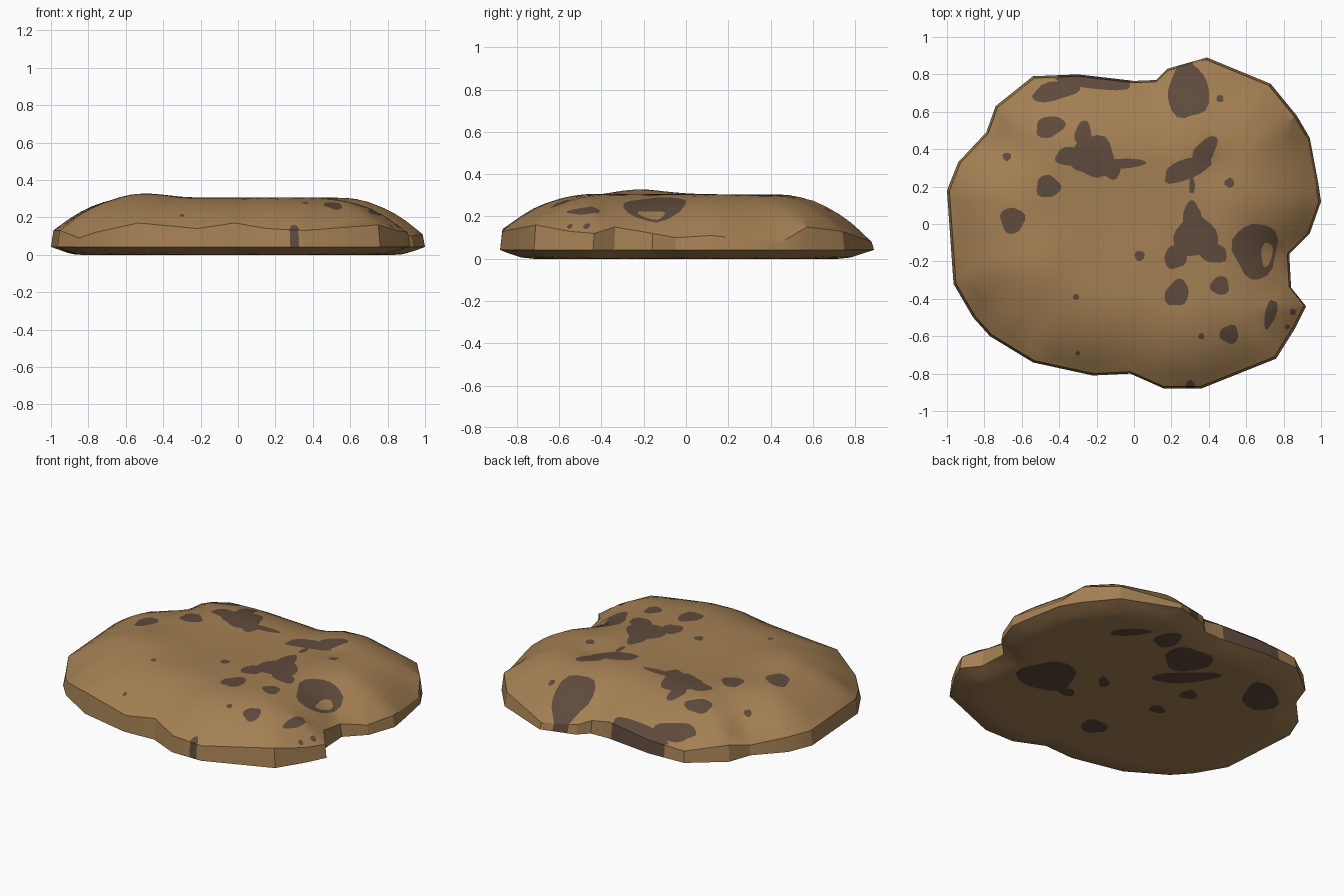
import bpy, bmesh, math
from mathutils import Vector
from mathutils.geometry import delaunay_2d_cdt

if "Cube" in bpy.data.objects:
    bpy.data.objects.remove(bpy.data.objects["Cube"])

# outline of the slab seen from above: x, y, height of the upper rim
OUTLINE = [(1.0, .12, .11), (.985, .22, .10), (.94, .46, .08), (.87, .58, .15), (.73, .75, .13),
           (.39, .89, .08), (.18, .83, .10), (.12, .77, .12), (0, .765, .14), (-.3, .80, .12),
           (-.54, .79, .11), (-.74, .63, .14), (-.79, .49, .10), (-.94, .33, .13), (-1.0, .18, .13),
           (-.965, -.32, .13), (-.86, -.5, .09), (-.77, -.6, .12), (-.54, -.74, .17), (-.22, -.81, .14),
           (-.02, -.80, .17), (.16, -.88, .14), (.36, -.88, .13), (.76, -.72, .16), (.86, -.56, .13),
           (.92, -.44, .12), (.84, -.34, .15), (.83, -.16, .12), (.94, -.05, .10)]
# dark patches on the top: x, y, radius x, radius y, turn in degrees
PATCHES = [(-.42, .71, .13, .05, 12), (-.2, .76, .2, .04, -4), (.29, .71, .11, .15, 0),
           (-.45, .52, .08, .055, 20), (-.46, .2, .065, .06, 0), (-.65, .02, .065, .07, 0),
           (-.22, .36, .12, .11, 0), (-.35, .36, .07, .05, 0), (-.27, .48, .045, .07, 0),
           (-.08, .325, .15, .025, 0), (-.12, .29, .05, .05, 0),
           (.28, .29, .13, .055, 20), (.38, .39, .05, .09, -35), (.31, .21, .015, .05, 0),
           (.33, -.07, .12, .11, 0), (.31, .04, .05, .08, 0), (.22, -.18, .06, .06, 0),
           (.43, -.16, .07, .05, 0), (.65, -.14, .12, .15, 0), (.23, -.37, .06, .075, -30),
           (.73, -.48, .03, .08, -15)]
DOTS = [(.46, .67, .02), (-.68, .36, .023), (.51, .22, .027), (.03, -.17, .028), (.46, -.33, .05),
        (.51, -.59, .05), (.85, -.47, .017), (.82, -.55, .014), (.36, -.6, .017), (-.31, -.39, .017),
        (-.3, -.69, .013), (.3, -.86, .025)]
HOLE = (.71, -.16, .03, .065, -5)
# dark patches on the underside
UNDER = [(.53, -.13, .16, .17, 30), (-.04, -.40, .08, .07, 0), (.24, .02, .06, .03, 45),
         (.49, .55, .12, .04, -45), (.04, .52, .14, .13, 0), (-.08, .36, .2, .06, -45),
         (.27, .62, .07, .09, 0), (-.55, .46, .16, .10, 45), (-.19, -.02, .05, .04, 0),
         (-.22, .22, .05, .05, 0), (.33, -.2, .05, .04, 0)]


def blob(x, y, rx, ry, deg):
    n, a = (18 if max(rx, ry) > .04 else 9), math.radians(deg)
    pts = []
    for i in range(n):
        t = 2 * math.pi * i / n
        w = 1 + .09 * math.sin(3 * t + 9 * x) + .04 * math.sin(5 * t + 7 * y)
        u, v = rx * w * math.cos(t), ry * w * math.sin(t)
        pts.append((x + u * math.cos(a) - v * math.sin(a), y + u * math.sin(a) + v * math.cos(a)))
    return pts


def inside(p, poly):
    hit = False
    for a, b in zip(poly, poly[1:] + poly[:1]):
        if (a[1] > p[1]) != (b[1] > p[1]) and p[0] < a[0] + (p[1] - a[1]) * (b[0] - a[0]) / (b[1] - a[1]):
            hit = not hit
    return hit


def edge_info(p, loop):
    """Distance to the outline and the rim height at its nearest point."""
    best = (9, 0)
    for a, b in zip(loop, loop[1:] + loop[:1]):
        dx, dy = b[0] - a[0], b[1] - a[1]
        t = max(0, min(1, ((p[0] - a[0]) * dx + (p[1] - a[1]) * dy) / (dx * dx + dy * dy)))
        d = math.hypot(p[0] - a[0] - t * dx, p[1] - a[1] - t * dy)
        best = min(best, (d, a[2] + t * (b[2] - a[2])))
    return best


def bump(p, x, y, h, r):
    return h * math.exp(-((p[0] - x) ** 2 + (p[1] - y) ** 2) / (r * r))


def top_height(p):
    d, rim = edge_info(p, RIM)
    f = 1 - (1 - min(d / .45, 1)) ** 2.2
    relief = bump(p, -.5, -.22, .022, .17) + bump(p, .43, .3, -.02, .1) + bump(p, -.1, .1, -.012, .3)
    return rim + (.307 - rim) * f + relief * f


def under_height(p):
    d, _ = edge_info(p, OUTLINE)
    return .042 * (1 - min(d / .13, 1)) ** 1.3


def is_dark(p, blobs, hole=None):
    return any(inside(p, b) for b in blobs) and not (hole and inside(p, hole))


def add_sheet(bm, loop, blobs, hole, height):
    """Triangulated sheet with the patches cut into it."""
    pts, edges = [], []
    for poly in [[q[:2] for q in loop]] + blobs + ([hole] if hole else []):
        k, n = len(pts), len(poly)
        pts += [Vector(q) for q in poly]
        edges += [(k + i, k + (i + 1) % n) for i in range(n)]
    for i in range(-16, 17):
        for j in range(-15, 16):
            p = (i * .06 + .03 * (j % 2), j * .06)
            if inside(p, loop) and edge_info(p, loop)[0] > .03:
                pts.append(Vector(p))
    vs, _, fs = delaunay_2d_cdt(pts, edges, [], 0, 1e-5)[:3]
    new, made = {}, []
    for f in fs:
        c = sum((vs[i] for i in f), Vector((0, 0))) / len(f)
        if not inside(c, loop):
            continue
        for i in f:
            if i not in new:
                new[i] = bm.verts.new((vs[i].x, vs[i].y, height(vs[i])))
        face = bm.faces.new([new[i] for i in f])
        face.material_index = int(is_dark(c, blobs, hole))
        made.append(face)
    return made


INSET = .987
RIM = [(x * INSET, y * INSET, z) for x, y, z in OUTLINE]
top_blobs = [blob(*p) for p in PATCHES] + [blob(x, y, r, r, 0) for x, y, r in DOTS]
under_blobs = [blob(*p) for p in UNDER]
hole = blob(*HOLE)
bm = bmesh.new()

# domed top
top = add_sheet(bm, RIM, top_blobs, hole, top_height)

# faceted side wall, pulled down from the rim
border = [e for f in top for e in f.edges if e.is_boundary]
ext = bmesh.ops.extrude_edge_only(bm, edges=list(set(border)))["geom"]
for v in [g for g in ext if isinstance(g, bmesh.types.BMVert)]:
    v.co = (v.co.x / INSET, v.co.y / INSET, .042)
for f in [g for g in ext if isinstance(g, bmesh.types.BMFace)]:
    c = f.calc_center_median()
    f.material_index = int(is_dark((c.x * .98, c.y * .98), top_blobs))

# flat underside with rounded edge
add_sheet(bm, OUTLINE, under_blobs, None, under_height)

bmesh.ops.remove_doubles(bm, verts=bm.verts, dist=1e-4)
bmesh.ops.recalc_face_normals(bm, faces=bm.faces)
mesh = bpy.data.meshes.new("flat_stone")
bm.to_mesh(mesh)
bm.free()
stone = bpy.data.objects.new("flat_stone", mesh)
bpy.context.collection.objects.link(stone)

for name, col in (("warm brown", (.37, .215, .087, 1)), ("dark brown", (.112, .068, .045, 1))):
    m = bpy.data.materials.new(name)
    m.diffuse_color = col
    m.use_nodes = True
    m.node_tree.nodes["Principled BSDF"].inputs["Base Color"].default_value = m.diffuse_color
    mesh.materials.append(m)

bpy.context.view_layer.objects.active = stone
stone.select_set(True)
bpy.ops.object.shade_smooth_by_angle(angle=math.radians(24))
